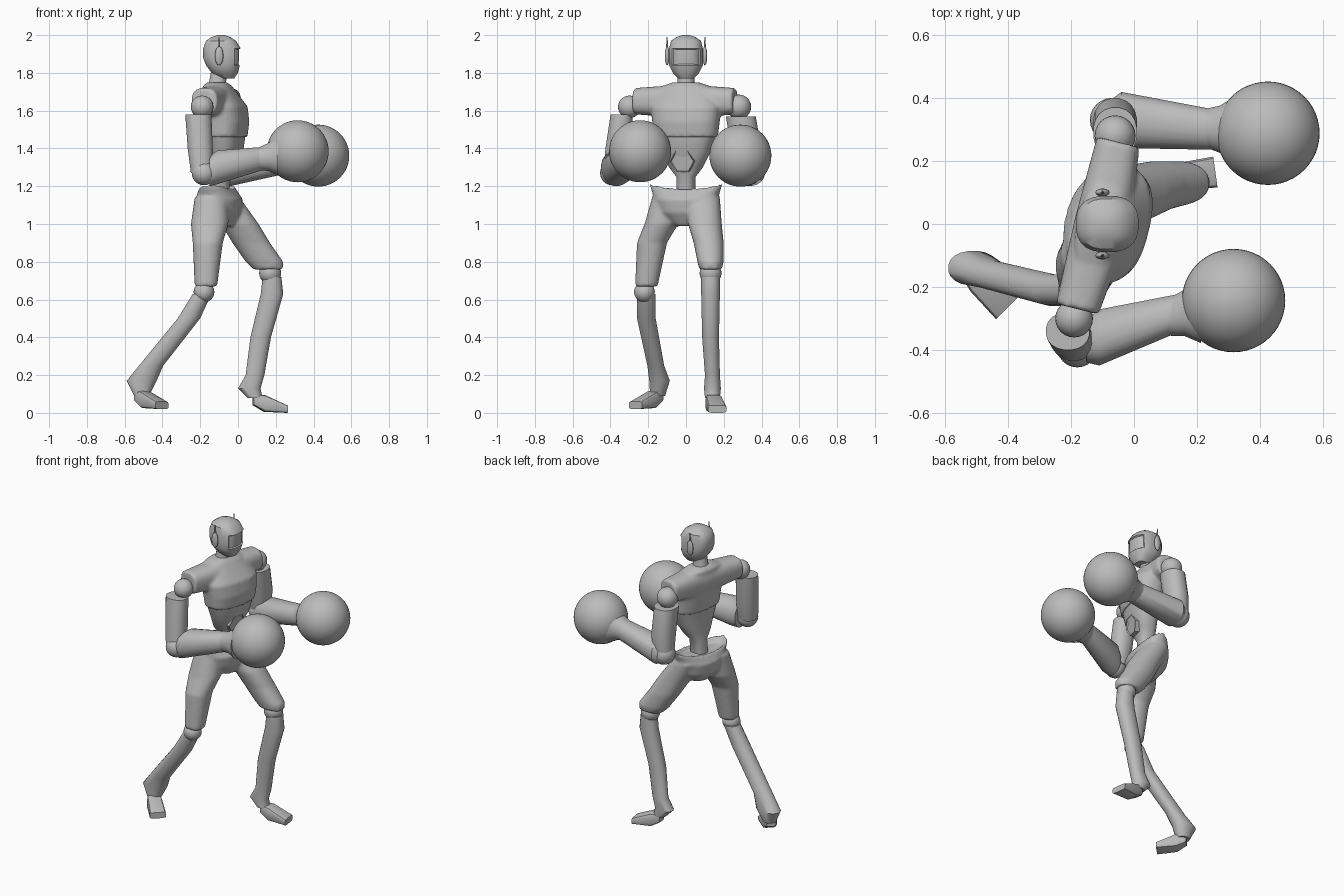
import bpy, bmesh
from math import cos, sin, pi, radians, copysign
from mathutils import Vector, Matrix

cube = bpy.data.objects.get("Cube")
if cube:
    bpy.data.objects.remove(cube, do_unlink=True)

grey = bpy.data.materials.new("plain grey")
grey.use_nodes = True
grey.diffuse_color = (.5, .5, .5, 1)
grey.node_tree.nodes["Principled BSDF"].inputs["Base Color"].default_value = grey.diffuse_color
body_twist = -14


def finish(name, bm):
    """Turn a bmesh into a smooth shaded grey object that keeps hard edges."""
    mesh = bpy.data.meshes.new(name)
    bm.to_mesh(mesh)
    bm.free()
    mesh.materials.append(grey)
    mesh.shade_smooth()
    mesh.set_sharp_from_angle(angle=radians(40))
    obj = bpy.data.objects.new(name, mesh)
    bpy.context.collection.objects.link(obj)
    return obj


def superellipse(angle, width, depth, square):
    """Point on a rounded box outline; a larger square value gives tighter corners."""
    u = copysign(abs(cos(angle)) ** (2 / square), cos(angle))
    v = copysign(abs(sin(angle)) ** (2 / square), sin(angle))
    return width * u, depth * v


def add_loft(bm, rings, axis="Z", turn=0, square=2.2, sides=20):
    """Skin rings (x, y, z, half width[, half depth]) lying across the given axis."""
    spin = Matrix.Rotation(radians(turn), 3, "Z")
    loops = []
    for x, y, z, width, *depth in rings:
        loop = []
        for i in range(sides):
            u, v = superellipse(2 * pi * (i + .5) / sides, width, depth[0] if depth else width, square)
            offset = Vector((u, v, 0)) if axis == "Z" else Vector((0, u, v))
            loop.append(bm.verts.new(Vector((x, y, z)) + spin @ offset))
        loops.append(loop)
    for low, high in zip(loops, loops[1:]):
        for i in range(sides):
            j = (i + 1) % sides
            bm.faces.new((low[i], low[j], high[j], high[i]))
    bm.faces.new(loops[0])
    bm.faces.new(loops[-1])
    bmesh.ops.recalc_face_normals(bm, faces=bm.faces)
    return bm


def loft(name, rings, **options):
    return finish(name, add_loft(bmesh.new(), rings, **options))


def fuse(obj):
    """Melt overlapping volumes into one soft skin."""
    remesh = obj.modifiers.new("fuse", "REMESH")
    remesh.mode, remesh.voxel_size, remesh.use_smooth_shade = "VOXEL", .01, True
    soften = obj.modifiers.new("soften", "SMOOTH")
    soften.factor, soften.iterations = .5, 4


def ball(name, center, radius, scale=(1, 1, 1), detail=24):
    bm = bmesh.new()
    bmesh.ops.create_uvsphere(bm, u_segments=detail, v_segments=detail // 2, radius=radius)
    obj = finish(name, bm)
    obj.location, obj.scale = center, scale
    return obj


def recess(bm, faces):
    """Sink a group of faces slightly, leaving a narrow rim."""
    bmesh.ops.inset_region(bm, faces=faces, thickness=.005, depth=-.008)


# Head with a recessed visor
bm = add_loft(bmesh.new(), [
    (-.06, 0, 1.77, .04), (-.07, 0, 1.8, .07), (-.08, 0, 1.84, .09),
    (-.085, 0, 1.88, .1, .09), (-.085, 0, 1.93, .1, .09), (-.09, 0, 1.97, .08),
    (-.09, 0, 1.99, .05), (-.09, 0, 2, .02)], sides=24, square=2.5)
recess(bm, [f for f in bm.faces if f.normal.x > .45 and 1.84 < f.calc_center_median().z < 1.93])
finish("head", bm)
loft("neck", [(-.11, 0, 1.7, .06), (-.11, 0, 1.74, .045), (-.1, 0, 1.8, .045)])

# Ear pods with a thin aerial
for side, y in (("left", .1), ("right", -.1)):
    ball(side + "_ear_pod", (-.1, y, 1.89), .05, scale=(.45, .25, 1))
    loft(side + "_aerial", [(-.1, y, 1.92, .007), (-.1, y, 1.99, .002)], sides=6)

# Chest fused with the sleeve-like shoulder yoke
bm = add_loft(bmesh.new(), [
    (-.06, 0, 1.46, .1, .17), (-.06, 0, 1.54, .11, .18), (-.07, 0, 1.62, .11, .19),
    (-.11, 0, 1.73, .07, .13), (-.11, 0, 1.75, .05, .07)],
    turn=body_twist, square=2.5, sides=28)
add_loft(bm, [(-.18, -.27, 1.65, .07), (-.1, 0, 1.65, .09), (-.05, .26, 1.65, .07)],
         axis="X", turn=90 + body_twist, square=2.6)
fuse(finish("chest", bm))

# Ribs tapering into the waist
loft("ribs", [(-.1, 0, 1.14, .05), (-.09, 0, 1.25, .05), (-.08, 0, 1.3, .06, .09),
              (-.06, 0, 1.38, .08, .13), (-.06, 0, 1.47, .09, .16)],
     turn=body_twist, square=2.5, sides=28)

# Hexagonal belly plate with an inset middle
bm = bmesh.new()
bmesh.ops.create_cone(bm, cap_ends=True, segments=6, radius1=.065, radius2=.065, depth=.05)
recess(bm, [f for f in bm.faces if f.normal.z > .9])
plate = finish("belly_plate", bm)
plate.location = (-.015, -.015, 1.335)
plate.rotation_euler = (0, radians(100), radians(body_twist))

# Pelvis with a rim lifted at both hips, fused with the thighs
bm = add_loft(bmesh.new(), [
    (-.09, 0, .99, .06), (-.1, 0, 1.06, .11, .15), (-.1, 0, 1.13, .12, .17),
    (-.11, 0, 1.19, .08, .2), (-.11, 0, 1.16, .06, .15)], turn=body_twist, sides=28)
for v in bm.verts:
    if v.co.z > 1.15:
        v.co.z += .7 * v.co.y ** 2
add_loft(bm, [(-.08, .09, 1.14, .09), (.01, .1, 1, .1, .09), (.07, .12, .9, .1, .08),
              (.14, .13, .8, .1, .07), (.16, .13, .76, .08, .06)])
add_loft(bm, [(-.14, -.09, 1.14, .09), (-.15, -.13, 1, .1, .09), (-.16, -.18, .9, .08),
              (-.17, -.21, .67, .06)])
fuse(finish("hips_and_thighs", bm))

# Shins and knee joints
loft("left_shin", [(.18, .13, .72, .05), (.18, .13, .63, .06, .05), (.12, .13, .4, .055, .045),
                   (.09, .14, .2, .05, .04), (.06, .14, .13, .06, .045), (.09, .14, .08, .04)])
loft("right_shin", [(-.19, -.21, .63, .05), (-.26, -.21, .5, .06, .05), (-.46, -.16, .25, .065, .045),
                    (-.51, -.14, .17, .08, .055), (-.51, -.15, .09, .04)])
ball("left_knee", (.17, .13, .74), .058)
ball("right_knee", (-.18, -.22, .64), .055)

# Feet, shaped along their own length with flat soles, then turned
for side, spot, angle in (("left", (.08, .14, 0), 8), ("right", (-.53, -.14, .02), -45)):
    foot = loft(side + "_foot", [(0, 0, .07, .03), (.06, 0, .05, .045), (.18, 0, .02, .05, .02)],
                axis="X", square=5, sides=12)
    foot.location, foot.rotation_euler = spot, (0, 0, radians(angle))

# Upper arms with shoulder and elbow joints
loft("left_upper_arm", [(-.06, .29, 1.57, .07, .08), (-.06, .32, 1.4, .07, .08), (-.07, .33, 1.27, .06)])
loft("right_upper_arm", [(-.21, -.34, 1.58, .07, .06), (-.2, -.36, 1.4, .067), (-.19, -.38, 1.27, .06)])
ball("left_shoulder", (-.06, .28, 1.62), .065)
ball("right_shoulder", (-.19, -.3, 1.62), .06)
ball("left_elbow", (-.07, .33, 1.27), .07)
ball("right_elbow", (-.18, -.39, 1.27), .065)

# Forearms, flared cuffs and round boxing gloves
loft("left_forearm", [(-.08, .33, 1.27, .06), (-.04, .33, 1.28, .09, .08), (.25, .3, 1.33, .065)], axis="X")
loft("right_forearm", [(-.15, -.37, 1.28, .07, .08), (-.11, -.36, 1.3, .09), (.15, -.28, 1.35, .06)], axis="X")
for side, start, glove in (("left", (.22, .305, 1.33), (.425, .288, 1.362)),
                           ("right", (.11, -.295, 1.345), (.316, -.243, 1.385))):
    wrist, center = Vector(start), Vector(glove)
    loft(side + "_cuff", [(*wrist.lerp(center, share), radius)
                          for share, radius in ((0, .06), (.25, .075), (.5, .11))], axis="X")
    ball(side + "_glove", center, .164, detail=48)
